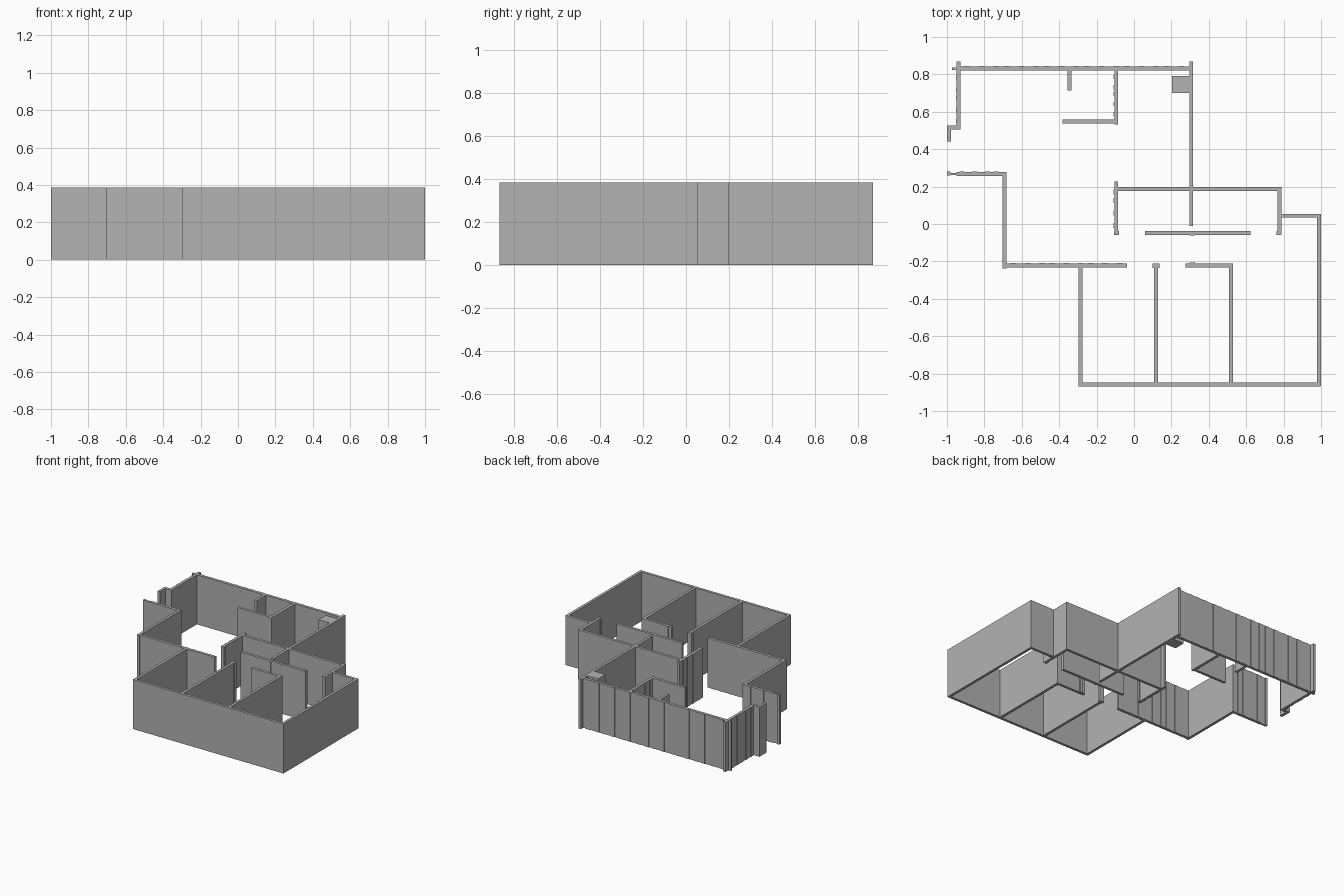
import bpy
import bmesh

HEIGHT = 0.385
T = 0.021  # wall thickness

cube = bpy.data.objects.get("Cube")
if cube:
    bpy.data.objects.remove(cube, do_unlink=True)

plaster = bpy.data.materials.new("wall grey")
grey = (0.448, 0.448, 0.448, 1)
plaster.diffuse_color = grey
plaster.use_nodes = True
plaster.node_tree.nodes["Principled BSDF"].inputs["Base Color"].default_value = grey


def add_box(bm, x0, x1, y0, y1):
    """Full-height block on the given plan rectangle."""
    corners = [bm.verts.new(p) for p in ((x0, y0, 0), (x1, y0, 0), (x1, y1, 0), (x0, y1, 0))]
    base = bm.faces.new(corners)
    top = bmesh.ops.extrude_face_region(bm, geom=[base], use_keep_orig=True)["geom"]
    for v in top:
        if isinstance(v, bmesh.types.BMVert):
            v.co.z = HEIGHT


def make(name, boxes):
    bm = bmesh.new()
    for b in boxes:
        add_box(bm, *b)
    bmesh.ops.recalc_face_normals(bm, faces=bm.faces)
    mesh = bpy.data.meshes.new(name)
    bm.to_mesh(mesh)
    bm.free()
    mesh.materials.append(plaster)
    bpy.context.collection.objects.link(bpy.data.objects.new(name, mesh))


def wall_x(name, x0, x1, y):
    make(name, [(x0, x1, y - T / 2, y + T / 2)])


def wall_y(name, x, y0, y1):
    make(name, [(x - T / 2, x + T / 2, y0, y1)])


def ribs(name, start, end, count, face, axis, depth=0.003):
    """Row of shallow vertical strips standing on a wall face."""
    step = (end - start) / count
    boxes = []
    for i in range(count):
        a = start + step * (i + 0.25 + 0.12 * (i % 3 - 1))
        run, out = (a, a + step * 0.45), tuple(sorted((face, face + depth)))
        boxes.append(run + out if axis == "x" else out + run)
    make(name, boxes)


# Outer walls
wall_x("back_wall", -0.95, 0.31, 0.831)
wall_y("back_left_wall", 0.306, -0.01, 0.87)
wall_y("back_right_wall", -0.939, 0.506, 0.87)
wall_x("entry_return", -1.0, -0.93, 0.516)
wall_y("entry_jamb", -0.99, 0.44, 0.526)
wall_x("entry_side_wall", -0.95, -0.682, 0.268)
wall_y("right_wall", -0.692, -0.238, 0.278)
wall_x("front_wall", -0.297, 0.998, -0.857)
wall_y("left_wall", 0.988, -0.867, 0.053)
wall_x("left_return_wall", 0.778, 0.998, 0.044)
make("entry_end_cap", [(-1.0, -0.982, 0.259, 0.281), (-0.982, -0.95, 0.261, 0.273)])
make("back_corner_nib", [(-0.972, -0.949, 0.823, 0.836)])

# Hall and bedroom walls
wall_x("hall_wall_right", -0.70, -0.037, -0.223)
wall_x("hall_wall_left", 0.275, 0.53, -0.223)
wall_y("bedroom_wall_right", -0.287, -0.866, -0.214)
wall_y("bedroom_wall_middle", 0.117, -0.866, -0.212)
wall_y("bedroom_wall_left", 0.519, -0.866, -0.214)
make("middle_wall_cap", [(0.099, 0.136, -0.235, -0.211)])
make("hall_wall_stub", [(0.298, 0.325, -0.23, -0.205)])

# Central rooms
wall_x("central_back_wall", -0.105, 0.788, 0.188)
wall_y("central_right_wall", -0.095, -0.057, 0.228)
wall_y("central_left_wall", 0.778, -0.057, 0.198)
wall_x("central_front_wall", 0.06, 0.622, -0.047)
make("central_door_caps", [(-0.107, -0.079, -0.058, -0.037), (0.762, 0.787, -0.058, -0.037)])
make("central_wall_stub", [(0.298, 0.325, -0.062, -0.045)])

# Small back room and corner shaft
wall_y("small_room_wall", -0.095, 0.532, 0.83)
wall_x("small_room_front", -0.382, -0.09, 0.549)
wall_y("small_room_stub", -0.345, 0.713, 0.83)
make("corner_shaft", [(0.203, 0.30, 0.70, 0.79)])

# Shallow vertical ribs on the uneven walls
ribs("back_wall_ribs", -0.92, 0.29, 17, 0.8415, "x")
ribs("back_right_ribs", 0.53, 0.81, 5, -0.9495, "y", -0.003)
ribs("entry_side_ribs", -0.94, -0.70, 4, 0.2785, "x")
ribs("hall_wall_ribs", -0.67, -0.05, 9, -0.2125, "x")
ribs("small_room_ribs", 0.57, 0.81, 5, -0.1055, "y", -0.003)
ribs("central_right_ribs", -0.03, 0.21, 4, -0.1055, "y", -0.003)
